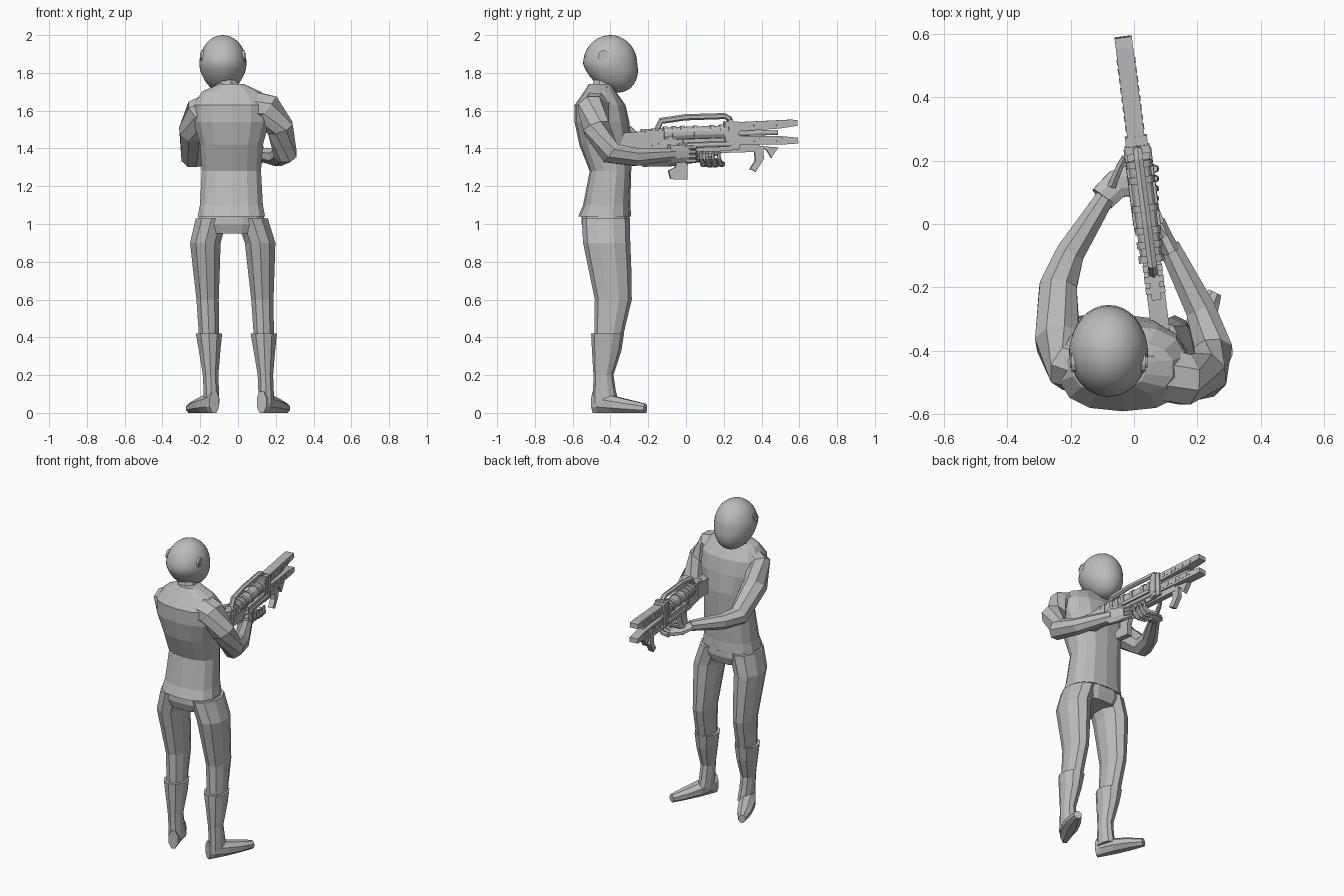
import bpy, bmesh, math
from mathutils import Vector, Matrix

cube = bpy.data.objects.get("Cube")
if cube:
    bpy.data.objects.remove(cube, do_unlink=True)

shade = (.5, .5, .5, 1)
grey = bpy.data.materials.new("plain grey")
grey.use_nodes = True
grey.diffuse_color = shade
grey.node_tree.nodes["Principled BSDF"].inputs["Base Color"].default_value = shade


def finish(name, bm, matrix=None, smooth=False):
    bmesh.ops.recalc_face_normals(bm, faces=bm.faces)
    for face in bm.faces:
        face.smooth = smooth
    mesh = bpy.data.meshes.new(name)
    bm.to_mesh(mesh)
    bm.free()
    mesh.materials.append(grey)
    ob = bpy.data.objects.new(name, mesh)
    bpy.context.scene.collection.objects.link(ob)
    if matrix:
        ob.matrix_world = matrix


def skin_rings(name, rings, matrix=None):
    """Bridge equal rings of points and cap both ends."""
    bm = bmesh.new()
    loops = [[bm.verts.new(point) for point in ring] for ring in rings]
    count = len(loops[0])
    for lower, upper in zip(loops, loops[1:]):
        for i in range(count):
            j = (i + 1) % count
            bm.faces.new((lower[i], lower[j], upper[j], upper[i]))
    bm.faces.new(loops[0])
    bm.faces.new(loops[-1])
    finish(name, bm, matrix)


def ellipse(centre, across, along, sides, square=1):
    """Ring around a centre; a lower square value makes it boxier."""
    ring = []
    for i in range(sides):
        angle = math.tau * (i + .5) / sides
        c, s = math.cos(angle), math.sin(angle)
        ring.append(Vector(centre) + across * math.copysign(abs(c) ** square, c)
                    + along * math.copysign(abs(s) ** square, s))
    return ring


X_AXIS, Y_AXIS, Z_AXIS = Matrix.Identity(3)


def loft(name, rows, place, sides=10, square=1):
    """Stack of level ellipses: height, y, half width, half depth; place gives x."""
    skin_rings(name, [ellipse((place(z), y, z), X_AXIS * width, Y_AXIS * depth, sides, square)
                      for z, y, width, depth in rows])


def limb(name, path, thick, thin, flat=1, sides=8, matrix=None):
    """Tube along a path, thinning towards the end."""
    path = [Vector(point) for point in path]
    last = len(path) - 1
    rings = []
    for k, point in enumerate(path):
        ahead = (path[min(k + 1, last)] - path[max(k - 1, 0)]).normalized()
        side = ahead.cross(Z_AXIS if abs(ahead.z) < .95 else Y_AXIS).normalized()
        radius = thick + (thin - thick) * (k / last) ** 1.5
        rings.append(ellipse(point, side * radius, side.cross(ahead) * radius * flat, sides))
    skin_rings(name, rings, matrix)


# Helmet: egg with a raised rear shell and the chin pushed forward
bm = bmesh.new()
bmesh.ops.create_uvsphere(bm, u_segments=32, v_segments=20, radius=1)
for v in bm.verts:
    x, y, z = v.co
    low = max(0, -z)
    girth = (1 - low / 16) * (1 if y < .15 + z / 3 else .98)
    v.co = (x * girth / 8, y * girth / 6.9 + low / 25, z * .152)
head = Vector((-.08, -.4, 1.848))
finish("helmet", bm, Matrix.Translation(head), smooth=True)

# Ear discs and collar flaps
for side, name in ((-1, "right"), (1, "left")):
    ear = head + Vector((side * .117, -.035, .04))
    inner = ear - X_AXIS * side * .03
    limb(name + "_ear_disc", [inner, ear], .032, .032, sides=12)
    limb(name + "_ear_knob", [inner, ear + X_AXIS * side * .005], .018, .018, sides=12)
    limb(name + "_collar_flap", [(-.04 + side * spread, y, z) for spread, y, z in
                                 ((.05, -.49, 1.72), (.08, -.42, 1.72), (.06, -.37, 1.66))],
         .03, .02, flat=.5, sides=6)

# Torso, neck and hips
def body_x(z):
    return -.035


loft("torso", [(1.04, -.43, .182, .14), (1.1, -.42, .17, .125), (1.28, -.4, .16, .11),
               (1.42, -.425, .17, .14), (1.54, -.445, .205, .145), (1.63, -.455, .205, .135),
               (1.7, -.455, .16, .085), (1.74, -.455, .07, .06)], body_x, 14, .8)
loft("hips", [(1.06, -.425, .17, .13), (1, -.425, .19, .132), (.95, -.425, .16, .115)],
     body_x, 12, .85)
limb("neck", [(-.05, -.45, 1.66), (-.07, -.42, 1.8)], .065, .06)

# Legs, boots and turned-out feet; the whole stance leans to one side with height
for side, name in ((-1, "right"), (1, "left")):
    def leg_x(z):
        return side * min(.145, .45 - z / 3) - z / 25 + .008

    loft(name + "_leg", [(1.03, -.425, .088, .127), (.9, -.42, .085, .125), (.78, -.405, .076, .115),
                         (.6, -.385, .062, .098), (.4, -.41, .056, .075)], leg_x)
    loft(name + "_boot", [(.42, -.415, .073, .087), (.33, -.42, .06, .078), (.2, -.437, .043, .053),
                          (.12, -.432, .043, .06), (.05, -.425, .043, .07)], leg_x)
    heel, toe = Vector((side * .125, -.49, 0)), Vector((side * .255, -.215, 0))
    across = (toe - heel).cross(Z_AXIS).normalized()
    foot = []
    for t in (0, .1, .4, .7, .9, 1):
        height = .062 - t / 28
        width = .052 * math.sin(math.pi * (.2 + .65 * t))
        foot.append(ellipse(heel.lerp(toe, t) + Z_AXIS * height * .92,
                            across * width, Z_AXIS * height, 8))
    skin_rings(name + "_foot", foot)

# Arms: chest, shoulder, upper arm, elbow, forearm, wrist
limb("left_arm", [(.07, -.47, 1.62), (.16, -.49, 1.61), (.222, -.475, 1.51), (.25, -.4, 1.375),
                  (.21, -.27, 1.355), (.11, -.07, 1.37)], .09, .036)
limb("right_arm", [(-.12, -.45, 1.62), (-.2, -.445, 1.59), (-.24, -.37, 1.49), (-.24, -.2, 1.355),
                   (-.2, -.09, 1.35), (-.09, .085, 1.36)], .09, .032)

# Hands: one on the pistol grip, one cradling the fore end
limb("left_palm", [(.12, -.09, 1.37), (.095, -.04, 1.37), (.075, .01, 1.37)], .03, .024, flat=1.8)
limb("left_thumb", [(.09, -.04, 1.41), (.065, 0, 1.425), (.05, .04, 1.42)], .014, .008, sides=6)
limb("right_palm", [(-.1, .08, 1.36), (-.055, .125, 1.335), (0, .14, 1.32)], .045, .055, flat=.45)
limb("right_thumb", [(-.07, .12, 1.36), (-.045, .18, 1.385), (-.03, .21, 1.4)], .015, .01, sides=6)
for i in range(4):
    z, y = 1.335 + i / 42, .08 + i / 32
    limb("left_finger", [(.085, 0, z), (.07, .045, z), (.03, .06, z)], .014, .009, sides=6)
    limb("right_finger", [(-.01, y + .02, 1.318), (.04, y + .01, 1.315), (.068, y, 1.345),
                          (.066, y, 1.385)], .016, .01, sides=6)

# Rifle, built along y, then turned and pitched slightly
RAIL, BORE = 1.4, 1.48
pivot = Z_AXIS * 1.45
GUN = (Matrix.Translation(pivot + X_AXIS * .041) @ Matrix.Rotation(math.radians(7.3), 4, "Z")
       @ Matrix.Rotation(math.radians(1.8), 4, "X") @ Matrix.Translation(-pivot))
BUTT, BREECH, BLOCK, MUZZLE = -.38, -.1, .24, .595


def plate(name, outline, width, x=0):
    """Side outline in y and z, given a width."""
    skin_rings("rifle_" + name, [[(x + s * width / 2, y, z) for y, z in outline]
                                 for s in (-1, 1)], GUN)


def box(name, back, front, bottom, top, width, x=0):
    plate(name, [(back, bottom), (front, bottom), (front, top), (back, top)], width, x)


def rod(name, back, front, z, radius, x=0):
    limb("rifle_" + name, [(x, back, z), (x, front, z)], radius, radius, sides=12, matrix=GUN)


# Stock and receiver
plate("stock", [(BUTT, RAIL), (-.2, RAIL), (-.06, RAIL - .02), (-.06, 1.5), (-.2, 1.5),
                (BUTT, BORE + .01)], .058)
box("stock_rail", -.24, -.05, BORE, BORE + .03, .03)
for i in range(3):
    back = -.22 + i * .035
    box("stock_rib", back, back + .02, RAIL + .02, BORE + .03, .062)
box("receiver", BREECH, BLOCK, RAIL - .02, 1.45, .055)
rod("chamber", BREECH, BLOCK, BORE, .036)
for back in (-.12, -.075, -.03, .04, .13, .18):
    rod("chamber_band", back, back + .022, BORE, .042)
for side in (-1, 1):
    box("side_plate", -.02, .2, 1.43, 1.45, .015, side * .035)
    rod("side_tube", 0, BLOCK, RAIL + .015, .012, side * .032)

# Carry handle and front block
limb("rifle_carry_handle", [(0, -.155, 1.5), (0, -.13, 1.55), (0, 0, 1.565), (0, .21, 1.565),
                            (0, .235, 1.55), (0, BLOCK, 1.52)], .017, .015, sides=6, matrix=GUN)
box("front_block", .205, .28, RAIL - .015, 1.535, .07)
box("front_collar", .225, .25, RAIL - .01, 1.545, .08)

# Mirrored upper and lower barrels with vent ribs around a middle barrel
middle = BORE - .01
rod("middle_barrel", BLOCK, .49, middle, .014)
for up, name in ((1, "upper"), (-1, "lower")):
    plate(name + "_barrel", [(y, middle + up * rise) for y, rise in
                             ((BLOCK, .01), (.5, .02), (MUZZLE, .032), (MUZZLE, .062),
                              (.56, .065), (BLOCK, .06))], .055)
    for i in range(8):
        back = .3 + i * .03
        box(name + "_vent_rib", back, back + .015, middle + up * .028, middle + up * .048, .06)

# Grips and under rail
box("under_rail", .02, .39, RAIL - .03, RAIL + .01, .035)
plate("pistol_grip", [(-.05, RAIL), (.03, RAIL), (0, 1.3), (0, 1.235), (-.09, 1.24),
                      (-.1, 1.285), (-.06, 1.305)], .036)
plate("fore_grip", [(.36, RAIL), (.41, RAIL), (.41, 1.33), (.365, 1.265), (.335, 1.28),
                    (.365, 1.325)], .032)
plate("grip_hook", [(.39, RAIL), (.49, RAIL - .01), (.45, 1.335), (.43, RAIL - .025)], .032)
